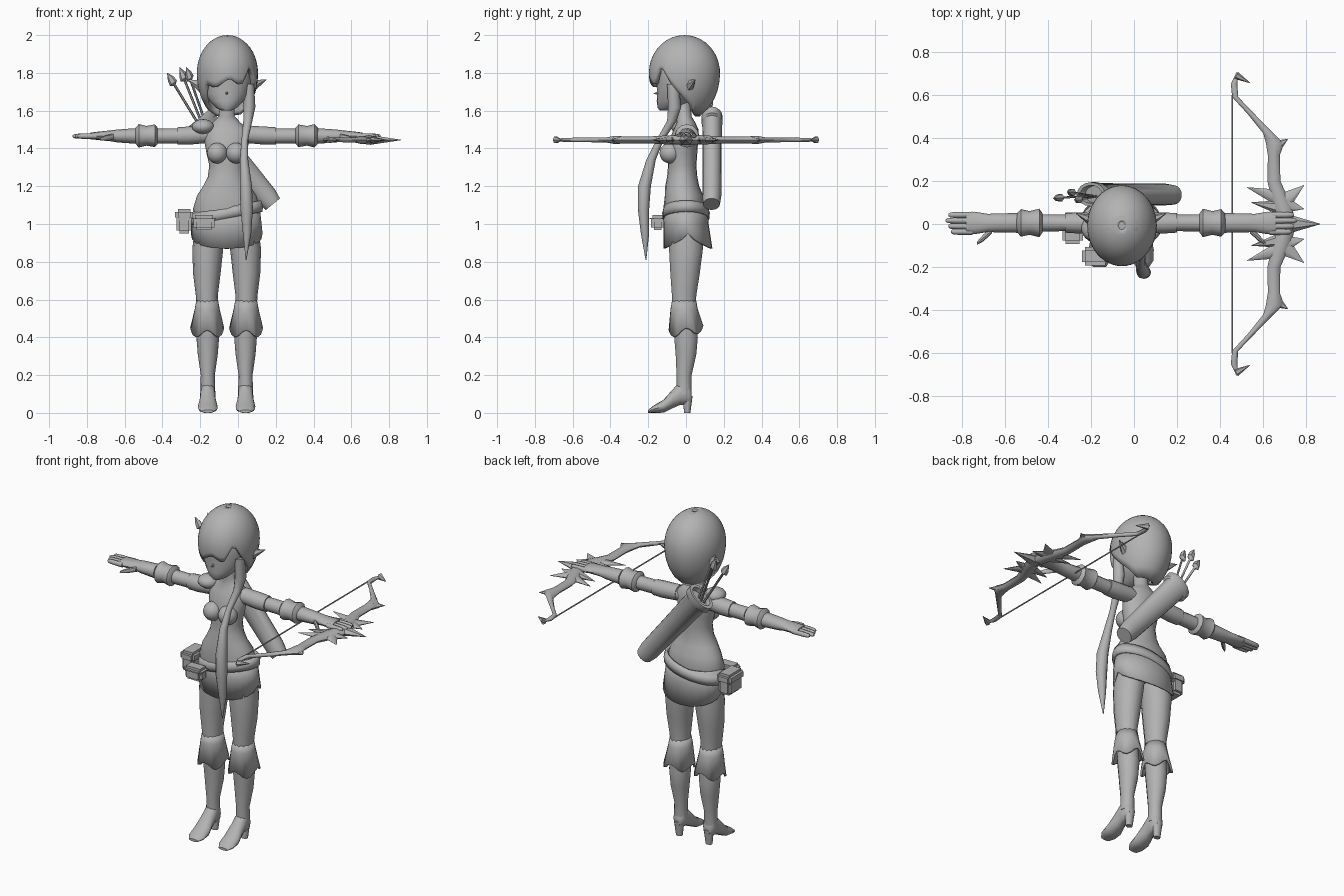
import bpy, bmesh
from math import sin, cos, pi, sqrt, degrees
from mathutils import Vector

default = bpy.data.objects.get("Cube")
if default:
    bpy.data.objects.remove(default)

grey = bpy.data.materials.new("plain grey")
grey.use_nodes = True
grey.diffuse_color = (0.45, 0.45, 0.45, 1)
grey.node_tree.nodes["Principled BSDF"].inputs["Base Color"].default_value = grey.diffuse_color

X, Y, Z = Vector((1, 0, 0)), Vector((0, 1, 0)), Vector((0, 0, 1))
MID = -0.06          # centre line of the figure
parts = []


def finish(bm, name):
    bmesh.ops.recalc_face_normals(bm, faces=bm.faces)
    mesh = bpy.data.meshes.new(name)
    bm.to_mesh(mesh)
    bm.free()
    mesh.materials.append(grey)
    obj = bpy.data.objects.new(name, mesh)
    bpy.context.collection.objects.link(obj)
    parts.append(obj)
    return obj


def skin(name, rings, closed=True):
    """Joins rings of points into one surface."""
    bm = bmesh.new()
    rows = [[bm.verts.new(p) for p in ring] for ring in rings]
    n = len(rows[0])
    for a, b in zip(rows, rows[1:]):
        for i in range(n):
            j = (i + 1) % n
            bm.faces.new((a[i], a[j], b[j], b[i]))
    if closed:
        bm.faces.new(rows[0])
        bm.faces.new(rows[-1])
    return finish(bm, name)


def loft(name, rows, u=X, v=Y, n=12, hem=None):
    """Rows hold x, y, z and two radii; hem lifts points by row and angle."""
    rings = []
    for k, (x, y, z, ru, rv) in enumerate(rows):
        ring = []
        for i in range(n):
            a = 2 * pi * i / n
            lift = hem(k, a) if hem else 0
            ring.append(Vector((x, y, z + lift)) + u * ru * cos(a) + v * rv * sin(a))
        rings.append(ring)
    return skin(name, rings, hem is None)


def spike(name, base, tip, wide, thick, n=6):
    axis = (Vector(tip) - Vector(base)).normalized()
    v = Z if abs(axis.z) < 0.7 else Y
    u = axis.cross(v).normalized()
    return loft(name, [(*base, wide, thick), (*tip, 0.001, 0.001)], u, v, n)


def ball(name, centre, radii):
    bm = bmesh.new()
    bmesh.ops.create_uvsphere(bm, u_segments=14, v_segments=10, radius=1)
    bmesh.ops.scale(bm, vec=radii, verts=bm.verts)
    bmesh.ops.translate(bm, vec=centre, verts=bm.verts)
    return finish(bm, name)


def box(name, centre, size):
    bm = bmesh.new()
    bmesh.ops.create_cube(bm, size=1)
    bmesh.ops.scale(bm, vec=size, verts=bm.verts)
    bmesh.ops.translate(bm, vec=centre, verts=bm.verts)
    bmesh.ops.bevel(bm, geom=bm.edges[:], offset=0.015, segments=2, affect='EDGES')
    return finish(bm, name)


def thicken(obj, depth):
    mod = obj.modifiers.new("thickness", 'SOLIDIFY')
    mod.thickness = depth
    mod.offset = -1


# Torso and neck
loft("torso", [(MID, y, z, a, b) for y, z, a, b in (
    (-.01, .95, .15, .09), (-.01, 1.08, .178, .11), (-.01, 1.15, .157, .102),
    (-.02, 1.2, .125, .09), (-.02, 1.25, .1, .08), (-.02, 1.31, .092, .075),
    (-.02, 1.38, .108, .08), (-.01, 1.45, .12, .075), (0, 1.5, .115, .066),
    (0, 1.535, .075, .05), (-.01, 1.57, .042, .04), (-.02, 1.68, .04, .04))], n=20)

# Skirt with points front and back, and the slanted belt
skirt = loft("skirt", [(MID, 0, 1.08, .176, .115), (MID, 0, 1.0, .185, .12), (MID, .01, .95, .19, .13)],
             n=24, hem=lambda k, a: -.08 * abs(sin(a)) ** .7 if k == 2 else 0)
thicken(skirt, .01)
belt = loft("belt", [(MID, 0, 1.03, .19, .125), (MID, 0, 1.06, .192, .126), (MID, 0, 1.09, .182, .117)],
            n=24, hem=lambda k, a: .035 * cos(a))
thicken(belt, .015)

# Belt pouches with flaps
for name, (x, y, z), (w, d, h) in (("hip_pouch", (-.285, -.02, 1.01), (.08, .13, .12)),
                                   ("front_pouch", (-.18, -.15, 1.005), (.11, .07, .075))):
    box(name, (x, y, z), (w, d, h))
    box(name + "_flap", (x, y, z + h * .32), (w + .015, d + .015, h * .5))

for side, s in (("left", 1), ("right", -1)):
    # Legs
    loft(side + "_leg", [(MID + s * dx, y, z, a, b) for dx, y, z, a, b in (
        (.085, 0, 1.0, .08, .09), (.1, 0, .87, .082, .092), (.105, -.005, .74, .073, .08),
        (.105, -.01, .62, .058, .066), (.1, -.01, .52, .058, .064), (.1, 0, .4, .06, .064),
        (.1, 0, .31, .053, .056), (.1, -.01, .2, .037, .041), (.1, -.01, .1, .04, .04))], n=14)
    # Cuffs below the knees
    cuff = loft(side + "_boot_cuff", [(MID + s * .103, y, z, a, b) for y, z, a, b in (
        (-.01, .595, .058, .064), (-.01, .55, .066, .072), (0, .44, .09, .092))], n=24,
        hem=lambda k, a: .02 * cos(4 * a) + .012 * sin(a) - .01 if k == 2 else 0)
    thicken(cuff, .012)
    # Feet with raised heels
    foot = MID + s * .1
    loft(side + "_foot", [(foot, y, z, a, b) for y, z, a, b in (
        (.03, .09, .02, .03), (.015, .1, .034, .06), (-.03, .105, .04, .062), (-.07, .075, .042, .05),
        (-.12, .035, .052, .034), (-.17, .02, .05, .02), (-.2, .008, .03, .008))], X, Z)
    loft(side + "_heel", [(foot, .01, .09, .03, .025), (foot, .006, 0, .02, .017)])

    # Arms, sleeves and wrist cuffs
    def arm_part(name, rows):
        loft(side + name, [(MID + s * d, .005, z, a, b) for d, z, a, b in rows], Y, Z)
    arm_part("_arm", ((.07, 1.475, .04, .04), (.14, 1.47, .045, .045), (.25, 1.466, .038, .04),
                      (.36, 1.465, .04, .04), (.47, 1.466, .046, .042), (.58, 1.466, .044, .034),
                      (.62, 1.467, .042, .028), (.68, 1.467, .052, .022), (.72, 1.466, .05, .018)))
    arm_part("_sleeve", ((.1, 1.475, .045, .046), (.2, 1.468, .049, .048), (.26, 1.466, .045, .046)))
    arm_part("_wrist_cuff", ((.365, 1.467, .045, .042), (.38, 1.467, .066, .06), (.425, 1.467, .055, .052),
                             (.465, 1.467, .064, .062), (.485, 1.467, .042, .04)))
    for i in range(4):
        y = .042 - i * .026
        end = .815 - .012 * abs(i - 1)
        loft(f"{side}_finger_{i}", [(MID + s * d, y, 1.465, r, r) for d, r in
                                    ((.69, .015), (.76, .014), (end - .01, .012), (end, .005))], Y, Z, 8)
    loft(side + "_thumb", [(MID + s * .6, -.03, 1.462, .014, .016), (MID + s * .64, -.065, 1.455, .016, .015),
                           (MID + s * .67, -.09, 1.45, .007, .007)], Y, Z, 8)

    # Bust and ears
    ball(side + "_bust", (MID + s * .05, -.083, 1.375), (.055, .057, .055))
    spike(side + "_ear", (MID + s * .13, .015, 1.725), (MID + s * .21, .05, 1.765), .03, .04)

# Shoulder guard
ball("shoulder_guard", (-.185, -.02, 1.515), (.06, .06, .04))

# Head and nose
loft("head", [(MID, y, z, a, b) for y, z, a, b in (
    (-.115, 1.6, .025, .025), (-.095, 1.615, .055, .055), (-.065, 1.65, .09, .09),
    (-.045, 1.69, .118, .108), (-.035, 1.76, .135, .122), (-.03, 1.85, .13, .13),
    (-.02, 1.93, .085, .09))], n=20)
spike("nose", (MID, -.135, 1.695), (MID, -.172, 1.69), .012, .016)

# Hair shell with an uneven hem: angle from the front towards the left, height
HEM = ((-180, 1.57), (-130, 1.57), (-90, 1.62), (-62, 1.65), (-45, 1.74), (-25, 1.72), (5, 1.77),
       (28, 1.73), (48, 1.84), (70, 1.73), (90, 1.66), (120, 1.58), (180, 1.57))


def hem_height(deg):
    for (a, za), (b, zb) in zip(HEM, HEM[1:]):
        if a <= deg <= b:
            return za + (zb - za) * (deg - a) / (b - a)
    return HEM[0][1]


steps, sides = 14, 48
rings = []
for k in range(steps + 1):
    ring = []
    for i in range(sides):
        a = -pi + 2 * pi * i / sides
        z = 1.999 + (hem_height(degrees(a)) - 1.999) * (k / steps) ** 1.6
        h = (z - 1.8) / (.2 if z > 1.8 else .255)
        r = sqrt(max(0, 1 - h * h))
        ring.append((MID + .004 + .162 * r * sin(a), -.008 - .188 * r * cos(a), z))
    rings.append(ring)
hair = skin("hair", rings, False)
thicken(hair, .025)
ball("hair_crown", (MID + .004, -.008, 1.95), (.09, .1, .0495))

# Long side lock
loft("side_lock", [(.06, -.07, 1.74, .025, .03), (.06, -.06, 1.62, .032, .035), (.052, -.075, 1.545, .024, .025),
                   (.035, -.14, 1.44, .017, .02), (.032, -.185, 1.34, .022, .025), (.042, -.22, 1.2, .032, .034),
                   (.046, -.225, 1.08, .033, .03), (.048, -.217, .95, .022, .022), (.043, -.212, .81, .002, .002)])

# Quiver slung across the back, and arrows
across = Vector((.77, 0, .64))
loft("quiver", [(.185, .135, 1.105, .048, .045), (.15, .137, 1.147, .058, .05), (-.17, .138, 1.53, .07, .052),
                (-.175, .138, 1.535, .085, .056), (-.2, .138, 1.567, .085, .056), (-.2, .138, 1.567, .065, .042),
                (-.18, .138, 1.545, .06, .04)], across, Y, 16)
for i, (x, y, z) in enumerate(((-.375, .12, 1.8), (-.31, .15, 1.83), (-.275, .11, 1.83))):
    base, tip = Vector((-.21 + .02 * i, .13, 1.53)), Vector((x, y, z))
    stations = ((0, .007), (.76, .007), (.8, .024), (.88, .02), (1, .001))
    loft(f"arrow_{i}", [(*base.lerp(tip, t), r, r * .8) for t, r in stations], across, Y, 6)

# Bow lying flat in the left hand
LEVEL = 1.445
for side, s in (("back", 1), ("front", -1)):
    loft(side + "_bow_limb", [(x, s * y, LEVEL, a, b) for x, y, a, b in (
        (.71, 0, .04, .024), (.69, .08, .045, .025), (.65, .2, .03, .018), (.65, .32, .028, .018),
        (.655, .375, .042, .022), (.625, .42, .024, .014), (.545, .51, .016, .012), (.47, .59, .014, .012),
        (.465, .65, .015, .01), (.48, .705, .004, .004))], X, Z, 8)
    for i, (x, y, tx, ty, w) in enumerate((
            (.66, .36, .715, .395, .03), (.475, .69, .54, .655, .018), (.68, .12, .525, .17, .04),
            (.66, .08, .545, .1, .03), (.69, .1, .79, .18, .045), (.7, .09, .79, .07, .04))):
        spike(f"{side}_bow_spike_{i}", (x, s * y, LEVEL), (tx, s * ty, LEVEL), w, .02)
spike("bow_nose", (.7, 0, LEVEL), (.865, 0, LEVEL), .05, .03)
loft("bow_string", [(.457, y, LEVEL, .004, .004) for y in (-.6, .6)], X, Z, 6)

# Soft shading with crisp edges
bpy.ops.object.select_all(action='DESELECT')
for obj in parts:
    obj.select_set(True)
bpy.context.view_layer.objects.active = parts[0]
bpy.ops.object.shade_smooth_by_angle(angle=pi / 4)
